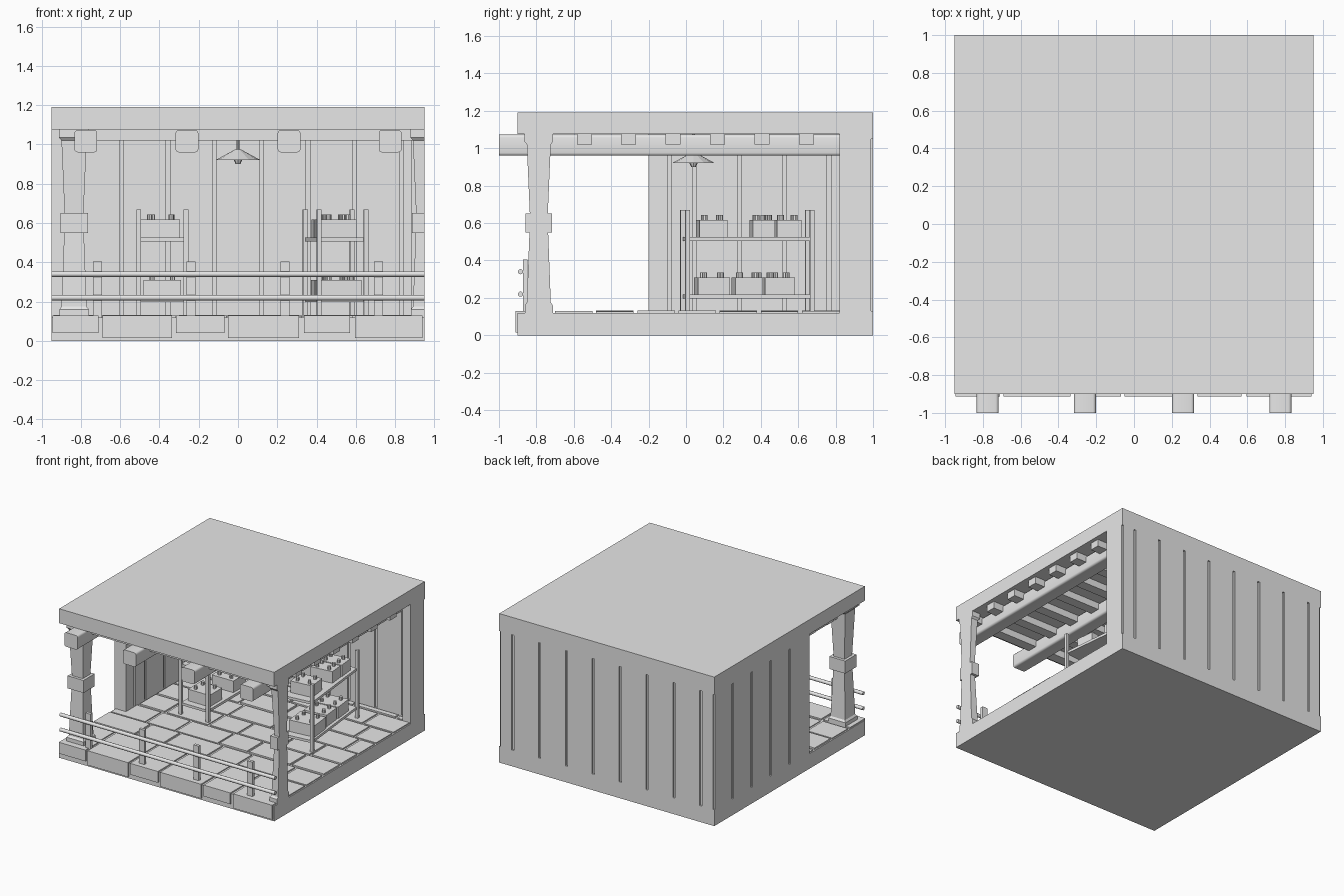
import bpy, bmesh, random
from math import pi, radians
from mathutils import Matrix, Vector

random.seed(4)
if "Cube" in bpy.data.objects:
    bpy.data.objects.remove(bpy.data.objects["Cube"])

grey = bpy.data.materials.new("plain_grey")
grey.use_nodes = True
GREY = (0.8, 0.8, 0.8, 1)
grey.diffuse_color = GREY
grey.node_tree.nodes["Principled BSDF"].inputs["Base Color"].default_value = GREY


def finish(name, bm):
    bmesh.ops.recalc_face_normals(bm, faces=bm.faces[:])
    mesh = bpy.data.meshes.new(name)
    bm.to_mesh(mesh)
    bm.free()
    mesh.materials.append(grey)
    ob = bpy.data.objects.new(name, mesh)
    bpy.context.collection.objects.link(ob)
    return ob


def add_box(bm, x0, x1, y0, y1, z0, z1):
    size = Matrix.Diagonal((x1 - x0, y1 - y0, z1 - z0, 1))
    centre = Vector((x0 + x1, y0 + y1, z0 + z1)) / 2
    bmesh.ops.create_cube(bm, size=1, matrix=Matrix.Translation(centre) @ size)


def boxes(name, items):
    bm = bmesh.new()
    for item in items:
        add_box(bm, *item)
    return finish(name, bm)


def add_cone(bm, x, y, z0, z1, r0, r1, sides):
    bmesh.ops.create_cone(bm, cap_ends=True, segments=sides, radius1=r0, radius2=r1,
                          depth=z1 - z0, matrix=Matrix.Translation((x, y, (z0 + z1) / 2)))


def smooth(ob):
    for o in bpy.context.selected_objects:
        o.select_set(False)
    ob.select_set(True)
    bpy.context.view_layer.objects.active = ob
    bpy.ops.object.shade_smooth_by_angle(angle=radians(40))


W, FRONT, BACK = 0.95, -0.9, 1.0
FLOOR, CEIL, TOP = 0.12, 1.075, 1.19

# Shell: slabs and the two walls
boxes("floor_slab", [(-W, W, FRONT, BACK, 0, FLOOR)])
boxes("roof_slab", [(-W, W, FRONT, BACK, CEIL, TOP)])
back_wall = boxes("back_wall", [(-W, W, 0.89, BACK, FLOOR, CEIL)])
side_wall = boxes("side_wall", [(-W, -0.85, -0.2, 0.89, FLOOR, CEIL)])
boxes("back_corner_post", [(0.88, W, 0.82, 0.89, FLOOR, CEIL)])

# Narrow plank grooves cut on both faces of each wall
G, D = 0.01, 0.012
back_cuts, side_cuts = [], []
for i in range(8):
    x = -W + (i + 0.5) * 0.2375
    for y in (0.89, BACK):
        back_cuts.append((x - G, x + G, y - D, y + D, 0.13, 1.05))
for s in (-W, W):
    back_cuts.append((s - D, s + D, BACK - G, BACK + G, 0.13, 1.05))
for i in range(4):
    y = 0.045 + i * 0.24
    for x in (-W, -0.85):
        side_cuts.append((x - D, x + D, y - G, y + G, 0.13, 1.05))
side_cuts.append((-0.85 - D, -0.85 + D, -0.1, -0.08, 0.13, 1.05))
for wall, cuts in ((back_wall, back_cuts), (side_wall, side_cuts)):
    cutter = boxes(wall.name + "_groove_cutter", cuts)
    cutter.hide_render = True
    cutter.hide_viewport = True
    mod = wall.modifiers.new("Grooves", "BOOLEAN")
    mod.operation = "DIFFERENCE"
    mod.solver = "EXACT"
    mod.object = cutter

# Ceiling joists across, and long round-edged beams poking out at the front
joists = []
for i in range(8):
    y = FRONT + (i + 0.5) * 0.2375
    joists.append((-0.9, 0.92, y - 0.04, y + 0.04, 1.02, CEIL))
boxes("ceiling_joists", joists)
bm = bmesh.new()
for x in (-0.775, -0.26, 0.26, 0.775):
    add_box(bm, x - 0.058, x + 0.058, -1, 0.89, 0.96, 1.073)
long_edges = [e for e in bm.edges if abs(e.verts[0].co.y - e.verts[1].co.y) > 1]
bmesh.ops.bevel(bm, geom=long_edges, offset=0.016, segments=3, profile=0.5, affect="EDGES")
smooth(finish("ceiling_beams", bm))

# Floor stones in staggered rows, the front row wrapping over the edge
front_stones = [(-0.945, -0.71), (-0.69, -0.335), (-0.315, -0.07),
                (-0.05, 0.31), (0.335, 0.57), (0.595, 0.94)]
boxes("front_edge_stones", [(a, b, -0.912, -0.72, 0.04 if i % 2 == 0 else 0.015, 0.13)
                            for i, (a, b) in enumerate(front_stones)])
tiles = []
y, row = -0.7, 0
while y < 0.85:
    depth = min(0.2, 0.88 - y)
    x = -0.94 if y < -0.25 else -0.84
    length = (0.22, 0.36, 0.3)[row % 3]
    while x < 0.9:
        end = min(x + length, 0.94)
        if 0.94 - end < 0.1:
            end = 0.94
        tiles.append((x, end, y, y + depth, FLOOR - 0.01, 0.126 + random.random() * 0.007))
        x = end + 0.02
        length = 0.36 if length < 0.3 else 0.24
    y += depth + 0.02
    row += 1
boxes("floor_tiles", tiles)

# Square tapered columns; the one on the open side stops flush with the edge
profile = [(0.12, 0.075), (0.16, 0.075), (0.175, 0.064), (0.55, 0.05), (0.55, 0.07),
           (0.65, 0.07), (0.65, 0.048), (1.02, 0.064), (1.035, 0.076), (CEIL, 0.076)]
for name, cx in (("right_column", -0.835), ("left_column", 0.955)):
    bm = bmesh.new()
    rings = []
    for z, h in profile:
        rings.append([bm.verts.new((min(cx + sx * h, W), -0.787 + sy * h, z))
                      for sx, sy in ((-1, -1), (1, -1), (1, 1), (-1, 1))])
    for a, b in zip(rings, rings[1:]):
        for i in range(4):
            j = (i + 1) % 4
            bm.faces.new((a[i], a[j], b[j], b[i]))
    bm.faces.new(rings[0])
    bm.faces.new(rings[-1])
    finish(name, bm)

# Railing
boxes("railing_posts", [(x - 0.023, x + 0.023, -0.872, -0.848, FLOOR, 0.405)
                        for x in (-0.715, -0.24, 0.24, 0.715)])
bm = bmesh.new()
for z in (0.22, 0.34):
    turn = Matrix.Translation((0, -0.885, z)) @ Matrix.Rotation(pi / 2, 4, "Y")
    bmesh.ops.create_cone(bm, cap_ends=True, segments=12, radius1=0.014, radius2=0.014,
                          depth=2 * W, matrix=turn)
smooth(finish("railing_bars", bm))

# Hanging lamp
bm = bmesh.new()
add_cone(bm, 0, 0.04, 0.92, 0.975, 0.115, 0.014, 12)
add_cone(bm, 0, 0.04, 0.975, CEIL, 0.008, 0.008, 8)
add_cone(bm, 0, 0.04, 0.9, 0.925, 0.012, 0.024, 8)
finish("hanging_lamp", bm)


# Shelves with crates of bottles, built around their own centre
def shelf(name, cx, cy, angle, crates):
    place = Matrix.Translation((cx, cy, 0)) @ Matrix.Rotation(angle, 4, "Z")
    parts = [(-0.12, 0.12, -0.335, 0.335, z, z + 0.02) for z in (0.197, 0.505)]
    for sx in (-1, 1):
        for sy in (-1, 1):
            x, y = sx * 0.12, sy * 0.335
            parts.append((x - 0.012, x + 0.012, y - 0.012, y + 0.012, FLOOR, 0.67))
    frame = boxes(name, parts)
    frame.data.transform(place)
    bm = bmesh.new()
    for x, y, z, w, d in crates:
        add_box(bm, x - w, x + w, y - d, y + d, z, z + 0.092)
        for sx in (-1, 1):
            for sy in (-1, 1):
                add_cone(bm, x + sx * w * 0.55, y + sy * d * 0.55, z + 0.09, z + 0.118,
                         0.013, 0.013, 8)
    finish(name + "_crates", bm).data.transform(place)


LOW, HIGH = 0.217, 0.525
shelf("left_shelf", 0.497, 0.328, radians(6),
      [(0, -0.19, LOW, 0.105, 0.085), (0, 0.0, LOW, 0.095, 0.075), (0, 0.165, LOW, 0.1, 0.08),
       (-0.01, -0.19, HIGH, 0.09, 0.075), (0, 0.08, HIGH, 0.09, 0.06),
       (0, 0.215, HIGH, 0.095, 0.065)])
shelf("right_shelf", -0.385, 0.335, 0,
      [(0, -0.2, LOW, 0.095, 0.08), (0, 0.1, LOW, 0.095, 0.08),
       (-0.01, -0.2, HIGH, 0.1, 0.075), (0, 0.12, HIGH, 0.09, 0.08)])
